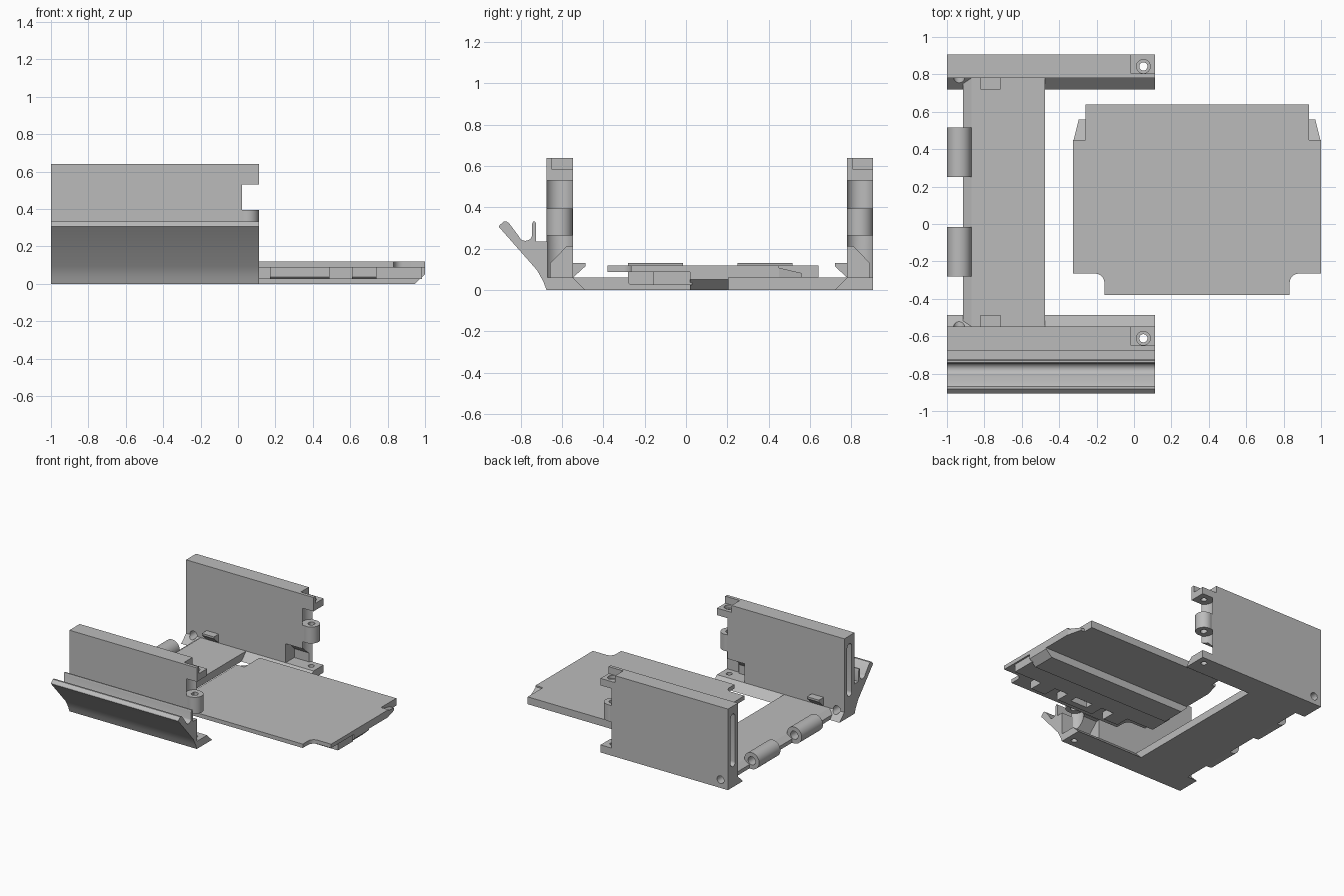
import bpy, bmesh, math
from mathutils import Vector

if "Cube" in bpy.data.objects:
    bpy.data.objects.remove(bpy.data.objects["Cube"])

grey = bpy.data.materials.new("plain grey")
grey.diffuse_color = (0.5, 0.5, 0.5, 1)
grey.use_nodes = True
grey.node_tree.nodes["Principled BSDF"].inputs["Base Color"].default_value = grey.diffuse_color


def prism(name, pts, axis, a, b):
    """Extrude a 2D outline along an axis (x: yz points, y: xz points, z: xy points)."""
    place = {'x': lambda p, t: (t, p[0], p[1]),
             'y': lambda p, t: (p[0], t, p[1]),
             'z': lambda p, t: (p[0], p[1], t)}[axis]
    bm = bmesh.new()
    base = bm.faces.new([bm.verts.new(place(p, a)) for p in pts])
    ext = bmesh.ops.extrude_face_region(bm, geom=[base])
    step = Vector(place((0, 0), b - a))
    bmesh.ops.translate(bm, vec=step, verts=[g for g in ext['geom'] if isinstance(g, bmesh.types.BMVert)])
    bmesh.ops.recalc_face_normals(bm, faces=bm.faces)
    me = bpy.data.meshes.new(name)
    bm.to_mesh(me)
    bm.free()
    me.materials.append(grey)
    ob = bpy.data.objects.new(name, me)
    bpy.context.collection.objects.link(ob)
    return ob


def rect(a0, a1, b0, b1):
    return [(a0, b0), (a1, b0), (a1, b1), (a0, b1)]


def arc(c, r, start=0, end=360, n=32):
    m = n if end - start == 360 else n + 1
    return [(c[0] + r * math.cos(math.radians(start + (end - start) * i / n)),
             c[1] + r * math.sin(math.radians(start + (end - start) * i / n))) for i in range(m)]


def cut(ob, cutters):
    """Subtract cutters one by one, then discard them."""
    for c in cutters:
        mod = ob.modifiers.new("cut", 'BOOLEAN')
        mod.operation, mod.solver, mod.object = 'DIFFERENCE', 'EXACT', c
        bpy.context.view_layer.objects.active = ob
        bpy.ops.object.modifier_apply(modifier=mod.name)
        bpy.data.objects.remove(c)
    return ob


PIN = (-0.935, 0.065)      # side hinge pin, in x and z
HX = 0.05                  # upright hinge pin, in x

# Side walls with hinge ends; d is the direction towards the middle
for side, outer, inner, d in (("front", -0.675, -0.547, 1), ("rear", 0.905, 0.78, -1)):
    mid = (outer + inner) / 2
    lo, hi = min(outer, inner), max(outer, inner)
    wall = prism(side + "_wall", [(outer, 0), (inner + d * .06, 0), (inner, .06),
                                  (inner, .64), (outer, .64)], 'x', -1, 0.113)
    cutters = [prism("c", rect(.03, .2, lo - .05, hi + .05), 'z', .06, .53)]
    # Round clearances above and below the knuckle
    for z0, z1 in ((.06, .265), (.395, .53)):
        cutters.append(prism("c", arc((HX, mid), .07), 'z', z0, z1))
    # Bolt hole, countersunk pocket and step in the top lug
    cutters.append(prism("c", arc((HX, mid), .022), 'z', -.1, .7))
    cutters.append(prism("c", arc((HX, mid), .037), 'z', .56, .7))
    cutters.append(prism("c", rect(-.015, .2, lo + .025, hi + .02), 'z', .585, .7))
    # Sloped pocket at the inner foot of the wall
    cutters.append(prism("c", [(inner + d * .02, .06), (inner - d * .108, .06), (inner - d * .108, .13),
                               (inner - d * .03, .21), (inner + d * .02, .21)], 'x', -.13, .2))
    # Pin hole and upright slot in the left end
    cutters.append(prism("c", arc(PIN, .03), 'y', lo - .05, hi + .05))
    slot = arc((mid, .55), .028, 0, 180, 10) + arc((mid, .19), .028, 180, 360, 10)
    cutters.append(prism("c", slot, 'x', -1.1, -.95))
    cut(wall, cutters)
    # Upright knuckle
    cut(prism(side + "_wall_knuckle", arc((HX, mid), .063), 'z', .265, .395),
        [prism("c", arc((HX, mid), .026), 'z', .2, .45)])
    # Small overhanging catch
    prism(side + "_catch", [(inner - d * .01, .06), (inner, .06), (inner + d * .06, .115),
                            (inner + d * .06, .13), (inner - d * .01, .13)], 'x', -.82, -.715)

# Floor joining the walls, with a sloped left edge
prism("floor", [(-.915, 0), (-.475, 0), (-.475, .06), (-.87, .06), (-.915, .03)], 'y', -.56, .79)

# Floor hinge knuckles
for i, (y0, y1) in enumerate(((-.28, -.015), (.25, .515))):
    outline = arc(PIN, .065, 0, 270, 24) + [(-.87, 0)]
    cut(prism("floor_knuckle_%d" % (i + 1), outline, 'y', y0, y1),
        [prism("c", arc(PIN, .032), 'y', y0 - .05, y1 + .05)])

# Hooked rail along the front wall
rail = [(-.67, 0), (-.675, .0), (-.69, .04), (-.72, .095), (-.905, .305), (-.903, .312), (-.882, .332),
        (-.868, .332), (-.855, .322), (-.81, .262)]
rail += arc((-.777, .272), .034, 200, 340, 10)
rail += [(-.745, .318), (-.74, .332), (-.73, .332), (-.725, .318), (-.725, .235), (-.67, .235)]
prism("hooked_rail", rail, 'x', -1, .113)

# Loose cover: thin front sheet and thicker rear slab
CX = .337
left_edge = [(-.495, -.38)] + arc((-.545, -.315), .05, 0, 90, 6) + [(-.662, -.265), (-.662, .02)]
half = [(CX + x, y) for x, y in left_edge]
other = [(CX - x, y) for x, y in reversed(left_edge)]
prism("cover_front_sheet", half + other, 'z', .087, .118)
slab = [(-.325, .02), (-.325, .45), (-.26, .45), (-.26, .64),
        (.935, .64), (.935, .45), (.999, .45), (.999, .02)]
prism("cover_slab", slab, 'z', .06, .118)

# Cover corner tabs
for name, s in (("left", -1), ("right", 1)):
    tab = [(CX + s * x, y) for x, y in ((.59, .44), (.662, .44), (.632, .56), (.59, .56))]
    ob = prism("cover_%s_tab" % name, tab, 'z', .06, .11)
    for v in ob.data.vertices:
        if v.co.z > .1 and v.co.y > .5:
            v.co.z = .082

# Cover rib with bevelled ends
prism("cover_rib", [(-.275, 0), (.945, 0), (.999, .05), (.999, .07), (-.325, .07), (-.325, .05)],
      'y', .02, .205)

# Underside latch shelf with blocks along its front
prism("cover_shelf", rect(-.31, .985, -.16, .03), 'z', .025, .09)
for i, (x0, x1) in enumerate(((-.07, .06), (.17, .49), (.61, .74))):
    block = prism("cover_block_%d" % (i + 1), [(-.27, .025), (-.15, .025), (-.15, .09),
                                               (-.28, .09), (-.28, .035)], 'x', x0, x1)
    if i == 1:
        cut(block, [prism("c", rect(.26, .41, -.22, -.1), 'z', 0, .07)])

# Smooth round parts, keep edges crisp
bpy.ops.object.select_all(action='DESELECT')
for ob in bpy.context.scene.objects:
    ob.select_set(True)
    bpy.context.view_layer.objects.active = ob
bpy.ops.object.shade_smooth_by_angle(angle=math.radians(30))
